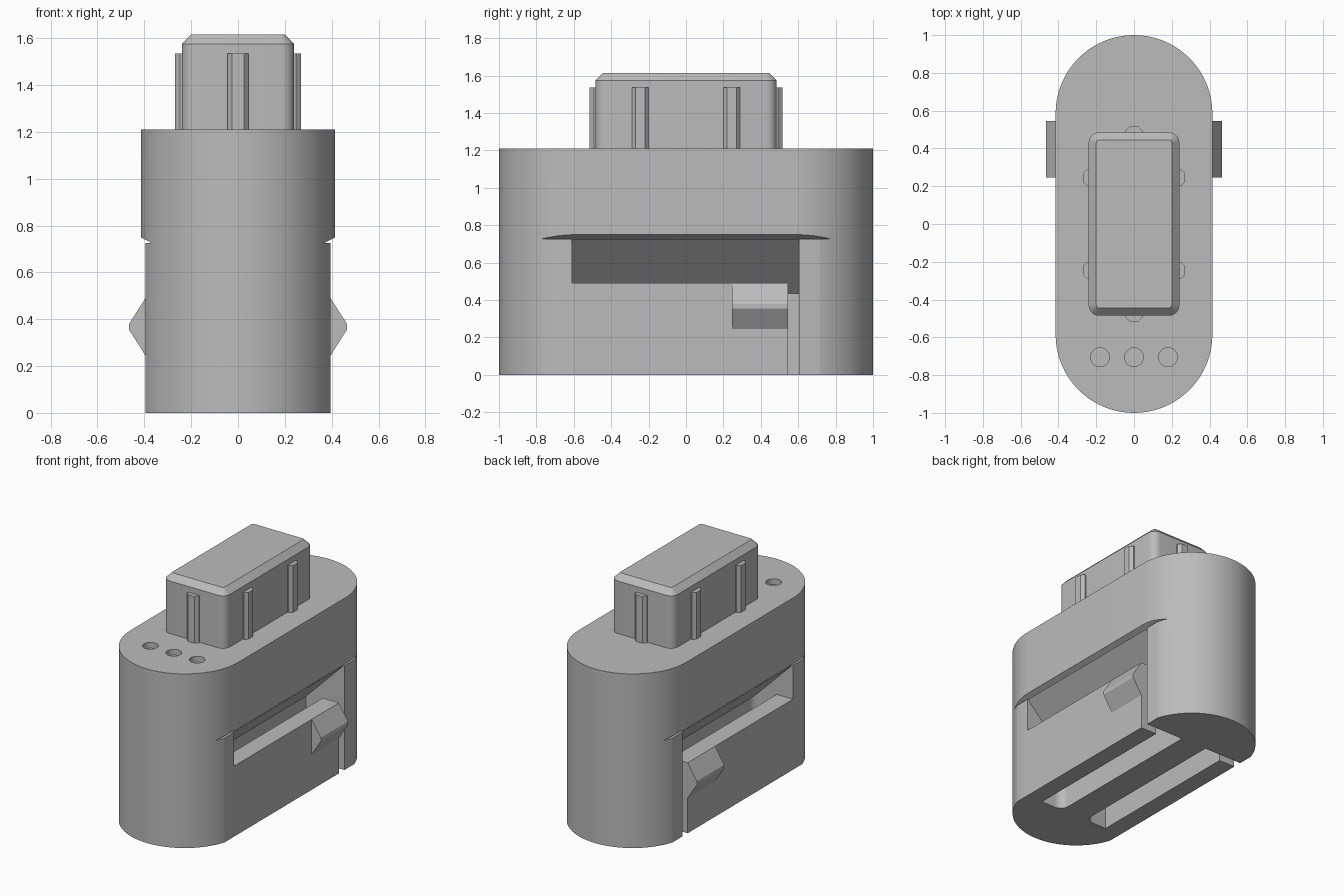
import bpy, bmesh, math

cube = bpy.data.objects.get("Cube")
if cube:
    bpy.data.objects.remove(cube, do_unlink=True)

grey = bpy.data.materials.new("plastic_grey")
grey.use_nodes = True
COLOR = (0.5, 0.5, 0.5, 1)
grey.diffuse_color = COLOR
grey.node_tree.nodes["Principled BSDF"].inputs["Base Color"].default_value = COLOR


def prism(name, profile, lo, hi, axis="z", bevel_test=None, radius=0.06):
    """Extrude a profile along z (xy points) or along y (xz points)."""
    place = (lambda a, b, t: (a, b, t)) if axis == "z" else (lambda a, b, t: (a, t, b))
    bm = bmesh.new()
    low = [bm.verts.new(place(a, b, lo)) for a, b in profile]
    high = [bm.verts.new(place(a, b, hi)) for a, b in profile]
    bm.faces.new(low)
    bm.faces.new(high)
    for i in range(len(low)):
        j = (i + 1) % len(low)
        bm.faces.new((low[i], low[j], high[j], high[i]))
    bmesh.ops.recalc_face_normals(bm, faces=bm.faces)
    if bevel_test:
        edges = [e for e in bm.edges if all(bevel_test(v.co) for v in e.verts)]
        bmesh.ops.bevel(bm, geom=edges, offset=radius, segments=6, profile=0.5, affect="EDGES")
    mesh = bpy.data.meshes.new(name)
    bm.to_mesh(mesh)
    bm.free()
    mesh.materials.append(grey)
    obj = bpy.data.objects.new(name, mesh)
    bpy.context.collection.objects.link(obj)
    return obj


def activate(obj):
    bpy.ops.object.select_all(action="DESELECT")
    obj.select_set(True)
    bpy.context.view_layer.objects.active = obj


def cut(target, cutter):
    cutter.hide_render = True
    mod = target.modifiers.new("cut", "BOOLEAN")
    mod.operation, mod.solver, mod.object = "DIFFERENCE", "EXACT", cutter
    activate(target)
    bpy.ops.object.modifier_apply(modifier=mod.name)
    bpy.data.objects.remove(cutter, do_unlink=True)


def smooth(obj):
    activate(obj)
    bpy.ops.object.shade_smooth_by_angle(angle=math.radians(30))


def rounded_rect(hx, hy, r, steps):
    """Outline of a rectangle with rounded corners."""
    points = []
    for k, (sx, sy) in enumerate([(1, 1), (-1, 1), (-1, -1), (1, -1)]):
        for i in range(steps + 1):
            a = math.pi / 2 * (k + i / steps)
            p = (sx * (hx - r) + r * math.cos(a), sy * (hy - r) + r * math.sin(a))
            if not points or math.dist(p, points[-1]) > 1e-5:
                points.append(p)
    return points


# Main body with rounded ends
TOP = 1.21
body = prism("body", rounded_rect(0.415, 1, 0.4149, 20), 0, TOP)

for s, side in ((1, "left"), (-1, "right")):
    def mirrored(points):
        return [(s * x, z) for x, z in points]

    # Flattened lower side with a thin undercut below the collar
    cut(body, prism("flat_cutter", mirrored(
        [(0.395, -0.1), (0.395, 0.725), (0.368, 0.725), (0.434, 0.76), (0.6, 0.76), (0.6, -0.1)]),
        -0.9, 0.9, "y"))
    # Pocket behind the spring arm, with sloping ceiling
    cut(body, prism("pocket_cutter", mirrored(
        [(0.10, -0.1), (0.10, 0.435), (0.42, 0.755), (0.6, 0.755), (0.6, -0.1)]),
        -0.61, 0.605, "y", lambda c: abs(c.x) < 0.11 and c.y < 0))
    # Spring arm and its catch
    prism(side + "_spring_arm", mirrored(
        [(0.27, 0), (0.395, 0), (0.395, 0.49), (0.27, 0.49)]), -0.612, 0.545, "y")
    prism(side + "_catch", mirrored(
        [(0.395, 0.245), (0.465, 0.355), (0.465, 0.38), (0.395, 0.49)]), 0.245, 0.545, "y")

# Shallow round holes in the top
for x in (-0.18, 0, 0.18):
    circle = [(x + 0.05 * math.cos(i * math.pi / 16), -0.705 + 0.05 * math.sin(i * math.pi / 16))
              for i in range(32)]
    cut(body, prism("hole_cutter", circle, TOP - 0.04, TOP + 0.1))
smooth(body)

# Plug with chamfered top rim
plug = prism("plug", rounded_rect(0.24, 0.485, 0.055, 6), TOP - 0.01, 1.615)
bm = bmesh.new()
bm.from_mesh(plug.data)
rim = [e for e in bm.edges if all(v.co.z > 1.6 for v in e.verts)]
bmesh.ops.bevel(bm, geom=rim, offset=0.04, segments=1, affect="EDGES")
bm.to_mesh(plug.data)
bm.free()
smooth(plug)

# Tapered guide ribs around the plug
RIB = [(-0.045, -0.005), (0.045, -0.005), (0.045, 0.008), (0.025, 0.03), (-0.025, 0.03), (-0.045, 0.008)]
for s, end in ((1, "back"), (-1, "front")):
    prism(end + "_rib", [(u, s * (0.485 + d)) for u, d in RIB], TOP - 0.01, 1.535)
for s, side in ((1, "left"), (-1, "right")):
    for y, end in ((0.245, "back"), (-0.245, "front")):
        prism(f"{side}_{end}_rib", [(s * (0.24 + d), y + u) for u, d in RIB], TOP - 0.01, 1.535)
